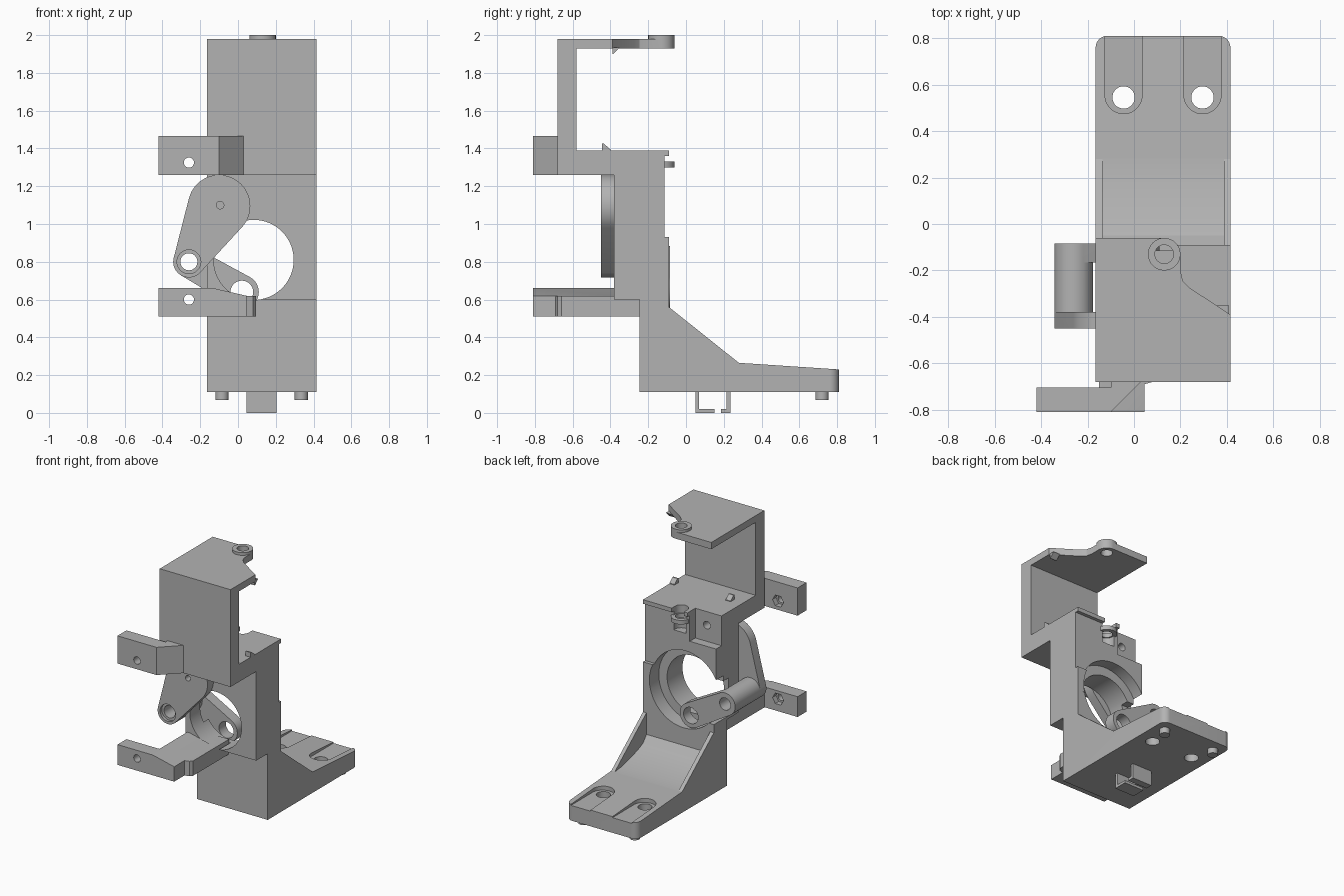
import bpy, bmesh, math
from mathutils import Vector, geometry

old = bpy.data.objects.get("Cube")
if old:
    bpy.data.objects.remove(old, do_unlink=True)

grey = bpy.data.materials.new("plain grey")
grey.use_nodes = True
grey.diffuse_color = (0.45, 0.45, 0.45, 1)
grey.node_tree.nodes["Principled BSDF"].inputs["Base Color"].default_value = (0.45, 0.45, 0.45, 1)


def prism(name, pts, axis, a, b):
    """Extrude a closed outline along an axis from a to b."""
    place = {"x": lambda p, t: (t, p[0], p[1]),
             "y": lambda p, t: (p[0], t, p[1]),
             "z": lambda p, t: (p[0], p[1], t)}[axis]
    bm = bmesh.new()
    low = [bm.verts.new(place(p, a)) for p in pts]
    high = [bm.verts.new(place(p, b)) for p in pts]
    bm.faces.new(low)
    bm.faces.new(high)
    n = len(pts)
    for i in range(n):
        j = (i + 1) % n
        bm.faces.new((low[i], low[j], high[j], high[i]))
    bmesh.ops.recalc_face_normals(bm, faces=bm.faces)
    mesh = bpy.data.meshes.new(name)
    bm.to_mesh(mesh)
    bm.free()
    mesh.materials.append(grey)
    ob = bpy.data.objects.new(name, mesh)
    bpy.context.collection.objects.link(ob)
    return ob


def circle(x, y, r, n=48):
    return [(x + r * math.cos(2 * math.pi * i / n), y + r * math.sin(2 * math.pi * i / n)) for i in range(n)]


def hull(*circles):
    pts = [Vector(p) for c in circles for p in circle(*c)]
    return [tuple(pts[i]) for i in geometry.convex_hull_2d(pts)]


def rect(x0, x1, y0, y1):
    return [(x0, y0), (x1, y0), (x1, y1), (x0, y1)]


def combine(ob, other, mode="DIFFERENCE"):
    other.hide_render = True
    mod = ob.modifiers.new(mode.lower(), "BOOLEAN")
    mod.operation, mod.object, mod.solver = mode, other, "EXACT"
    bpy.context.view_layer.objects.active = ob
    bpy.ops.object.modifier_apply(modifier=mod.name)
    bpy.data.objects.remove(other, do_unlink=True)


def cut(ob, pts, axis, a, b):
    combine(ob, prism("cutter", pts, axis, a, b))


LEFT, RIGHT = 0.415, -0.165

# Main frame: front wall, shelf, column and sloping foot in one profile
frame = prism("main_frame", [
    (-0.245, 0.11), (0.81, 0.11), (0.81, 0.23), (0.28, 0.265), (-0.09, 0.56),
    (-0.09, 1.39), (-0.58, 1.39), (-0.58, 1.95), (-0.68, 1.95), (-0.68, 1.26),
    (-0.38, 1.26), (-0.38, 0.60), (-0.245, 0.60)], "x", RIGHT, LEFT)

# Rounded rear corners of the foot
foot_plan = hull((RIGHT + 0.05, 0.76, 0.05), (LEFT - 0.05, 0.76, 0.05),
                 (RIGHT + 0.001, -0.9, 0.001), (LEFT - 0.001, -0.9, 0.001))
combine(frame, prism("foot_plan", foot_plan, "z", 0, 2.1), "INTERSECT")

# Sunken floor between the side ribs
cut(frame, [(0.285, 0.264), (0.2, 0.272), (0.02, 0.32), (-0.05, 0.35), (-0.091, 0.40),
            (-0.091, 0.75), (0.285, 0.75)], "x", -0.135, 0.387)

# Main bore, rear counterbore and side opening for the link
cut(frame, circle(0.083, 0.81, 0.212, 64), "y", -0.5, 0.1)
cut(frame, circle(0.083, 0.81, 0.28, 64), "y", -0.2, 0)
cut(frame, rect(-0.3, -0.1, 0.62, 0.90), "y", -0.26, 0)

# Shallow rear recess under the shelf lip, and the corner notch
cut(frame, rect(-0.3, 0.5, 0.93, 1.36), "y", -0.115, 0)
cut(frame, rect(-0.3, 0.05, 1.17, 1.5), "y", -0.18, 0)
cut(frame, circle(-0.045, 1.29, 0.028), "y", -0.3, 0)

# Pivot seat in the shelf
cut(frame, hull((0.13, -0.13, 0.05), (0.13, 0, 0.05)), "z", 1.22, 1.5)

# Screw slots and holes in the foot
for x in (-0.045, 0.295):
    cut(frame, hull((x, 0.555, 0.08), (x, 1.0, 0.08)), "z", 0.222, 0.4)
    cut(frame, circle(x, 0.545, 0.048), "z", 0, 0.4)

# Top plate with cut-away corner and pivot ear
top = prism("top_plate", [
    (RIGHT, -0.68), (LEFT, -0.68), (LEFT, -0.39), (0.24, -0.275), (0.21, -0.245),
    (0.2, -0.2), (0.2, -0.13), (0.13, -0.06), (RIGHT, -0.06)], "z", 1.93, 1.98)
combine(top, prism("ear", circle(0.13, -0.13, 0.07), "z", 1.93, 2.0), "UNION")
cut(top, circle(0.13, -0.13, 0.04), "z", 1.9, 2.1)

# Lower pivot ring
ring = prism("pivot_ring", circle(0.13, -0.13, 0.07), "z", 1.3, 1.33)
cut(ring, circle(0.13, -0.13, 0.04), "z", 1.2, 1.4)

# Snap wedges on the shelf and beneath the top plate
for i, x in enumerate((-0.065, 0.395)):
    prism(f"shelf_wedge_{i + 1}", [(-0.445, 1.385), (-0.40, 1.385), (-0.40, 1.395), (-0.435, 1.425), (-0.445, 1.425)],
          "x", x - 0.02, x + 0.02)
prism("plate_wedge", [(-0.39, 1.935), (-0.35, 1.935), (-0.385, 1.90), (-0.39, 1.90)], "x", 0.355, 0.41)

# Upper side bracket
upper = prism("upper_bracket", [(-0.42, -0.81), (-0.1, -0.81), (0.03, -0.68), (-0.1, -0.68),
                                (-0.1, -0.705), (-0.42, -0.705)], "z", 1.26, 1.465)

# Lower side bracket with sloping top
lower = prism("lower_bracket", [
    (-0.42, -0.81), (0.045, -0.81), (0.045, -0.69), (0.08, -0.68), (0.095, -0.66), (0.095, -0.24),
    (-0.15, -0.24), (-0.15, -0.705), (-0.42, -0.705)], "z", 0.51, 0.66)
cut(lower, [(-0.13, 0.66), (0.045, 0.62), (0.2, 0.62), (0.2, 0.7), (-0.13, 0.7)], "y", -0.9, -0.2)
cut(lower, rect(-0.3, 0.3, 0.62, 0.7), "y", -0.38, 0)

# Bracket holes, wider at the back
for ob, z in ((upper, 1.325), (lower, 0.6)):
    cut(ob, circle(-0.26, z, 0.027, 32), "y", -0.9, -0.6)
    cut(ob, circle(-0.26, z, 0.045, 6), "y", -0.745, -0.6)

# Front crank arm with its long hub
arm = prism("crank_arm", hull((-0.1, 1.095, 0.165), (-0.26, 0.8, 0.083)), "y", -0.45, -0.38)
combine(arm, prism("hub", circle(-0.26, 0.8, 0.083), "y", -0.4, -0.085), "UNION")

# Rear link running from the hub into the bore
link = prism("rear_link", hull((-0.26, 0.8, 0.083), (0.02, 0.64, 0.09)), "y", -0.165, -0.085)
combine(arm, link, "UNION")
cut(arm, circle(-0.26, 0.8, 0.063), "y", -0.5, -0.43)
cut(arm, circle(-0.26, 0.8, 0.045), "y", -0.5, 0)
cut(arm, circle(0.02, 0.64, 0.06), "y", -0.5, 0)
cut(arm, circle(-0.095, 1.1, 0.02, 32), "y", -0.5, -0.39)

# Locating feet
for i, x in enumerate((-0.085, 0.335)):
    prism(f"locating_foot_{i + 1}", circle(x, 0.72, 0.035), "z", 0.068, 0.12)

# Cable clip hooks under the foot
prism("clip_hook_front", [(0.05, 0.12), (0.05, 0), (0.15, 0), (0.15, 0.02), (0.07, 0.02), (0.07, 0.12)],
      "x", 0.045, 0.205)
prism("clip_hook_rear", [(0.235, 0.12), (0.235, 0), (0.185, 0), (0.185, 0.02), (0.215, 0.02), (0.215, 0.12)],
      "x", 0.045, 0.205)

# Smooth round surfaces, keep edges sharp
bpy.ops.object.select_all(action="DESELECT")
for ob in bpy.context.collection.objects:
    if ob.type == "MESH":
        ob.select_set(True)
        bpy.context.view_layer.objects.active = ob
bpy.ops.object.shade_smooth_by_angle(angle=math.radians(25))
